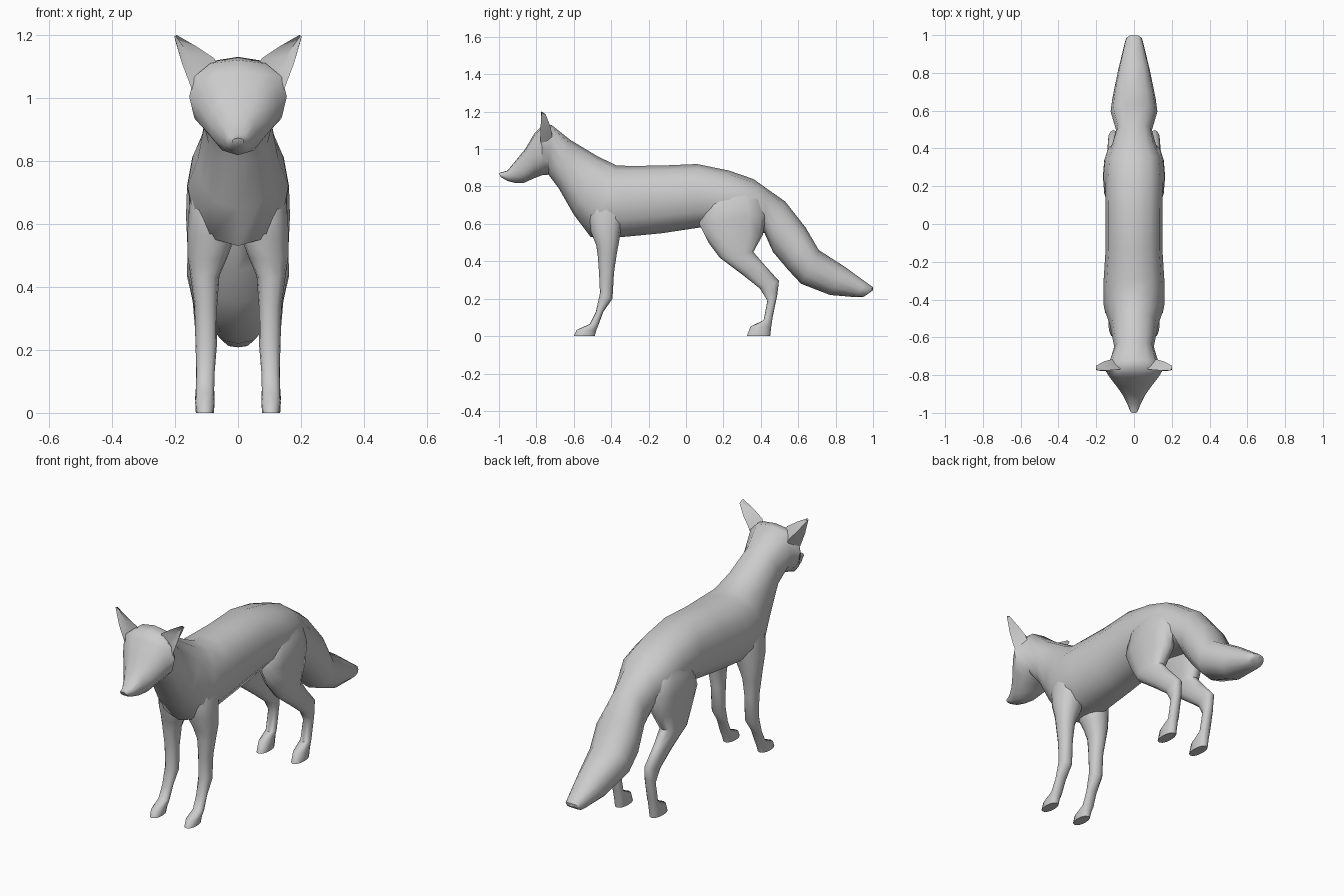
import bpy, bmesh, math
from mathutils import Vector


def finish(name, bm, angle=50):
    bmesh.ops.recalc_face_normals(bm, faces=bm.faces)
    me = bpy.data.meshes.new(name)
    bm.to_mesh(me)
    bm.free()
    ob = bpy.data.objects.new(name, me)
    bpy.context.collection.objects.link(ob)
    bpy.ops.object.select_all(action='DESELECT')
    bpy.context.view_layer.objects.active = ob
    ob.select_set(True)
    bpy.ops.object.shade_smooth_by_angle(angle=math.radians(angle))
    return ob


def skin(bm, rings):
    """Bridge equal-length rings of points and cap both ends."""
    loops = [[bm.verts.new(p) for p in r] for r in rings]
    n = len(loops[0])
    for a, b in zip(loops, loops[1:]):
        for i in range(n):
            j = (i + 1) % n
            bm.faces.new((a[i], a[j], b[j], b[i]))
    bm.faces.new(loops[0])
    bm.faces.new(loops[-1])


def loft(name, stations, side=1, n=12, power=0.85):
    """Station: y, z of one profile edge, y, z of the other, half width, x centre, skew."""
    rings = []
    for y0, z0, y1, z1, hw, xc, skew in stations:
        ring = []
        for i in range(n):
            a = 2 * math.pi * i / n
            s = math.sin(a)
            t = ((1 - math.cos(a)) / 2) ** skew
            x = xc + math.copysign(abs(s) ** power, s) * hw
            ring.append(Vector((side * x, y0 + (y1 - y0) * t, z0 + (z1 - z0) * t)))
        rings.append(ring)
    bm = bmesh.new()
    skin(bm, rings)
    return finish(name, bm)


# Head, neck and torso, nose to rump, and on to the tail tip
HEAD = [
    (-1.0, .872, -.99, .85, .018),
    (-.955, .885, -.955, .83, .035),
    (-.905, .945, -.91, .818, .058),
    (-.86, 1.0, -.865, .82, .09),
    (-.81, 1.085, -.81, .845, .13),
    (-.775, 1.12, -.765, .862, .155),
    (-.72, 1.13, -.735, .863, .128),
]
TORSO = [
    (-.62, 1.05, -.68, .79, .105),
    (-.47, .96, -.60, .65, .128),
    (-.37, .912, -.51, .53, .16),
    (-.29, .91, -.34, .53, .162),
    (-.13, .912, -.13, .55, .15),
    (.06, .92, .07, .58, .15),
    (.23, .885, .22, .58, .152),
    (.36, .84, .35, .56, .145),
    (.43, .79, .42, .55, .115),
]
TAIL = [
    (.53, .72, .465, .45, .095),
    (.64, .58, .55, .35, .124),
    (.71, .46, .615, .28, .115),
    (.85, .37, .77, .22, .085),
    (.96, .29, .91, .208, .055),
    (1.0, .262, .945, .208, .045),
    (1.0, .245, .965, .22, .03),
]
loft("body", [s + (0, 1.15) for s in HEAD] + [s + (0, 1) for s in TORSO + TAIL], power=0.8)

# Legs: front edge y z, back edge y z, half width, x centre
FRONT_LEG = [
    (-.46, .84, -.36, .84, .03, .08),
    (-.53, .70, -.32, .72, .065, .085),
    (-.512, .565, -.345, .58, .078, .083),
    (-.48, .485, -.357, .51, .064, .096),
    (-.472, .43, -.37, .44, .046, .105),
    (-.465, .34, -.385, .34, .036, .102),
    (-.46, .23, -.393, .2, .034, .101),
    (-.482, .13, -.442, .13, .029, .103),
    (-.515, .065, -.468, .06, .029, .105),
    (-.585, .033, -.48, .03, .031, .105),
    (-.6, 0, -.488, 0, .028, .105),
]
HIND_LEG = [
    (.2, .83, .34, .82, .025, .075),
    (.1, .70, .40, .73, .072, .09),
    (.07, .60, .43, .65, .07, .095),
    (.12, .50, .41, .54, .06, .1),
    (.18, .42, .36, .45, .05, .112),
    (.30, .33, .42, .38, .034, .11),
    (.395, .255, .497, .295, .029, .108),
    (.435, .19, .488, .22, .027, .106),
    (.415, .085, .463, .1, .028, .105),
    (.345, .052, .455, .045, .031, .105),
    (.325, 0, .45, 0, .029, .105),
]

# Ears: cupped rings narrowing to the tip (inner, front, outer, back)
EAR = [
    [(.06, -.755, 1.09), (.10, -.77, 1.06), (.138, -.772, 1.0), (.10, -.715, 1.04)],
    [(.075, -.77, 1.125), (.12, -.765, 1.09), (.155, -.778, 1.05), (.125, -.718, 1.09)],
    [(.135, -.775, 1.165), (.152, -.755, 1.13), (.178, -.778, 1.11), (.16, -.728, 1.13)],
    [(.196, -.775, 1.2), (.198, -.765, 1.197), (.202, -.773, 1.196), (.2, -.75, 1.185)],
]

for side, label in ((-1, "right"), (1, "left")):
    loft("front_leg_" + label, [s + (1,) for s in FRONT_LEG], side, power=0.8)
    loft("hind_leg_" + label, [s + (1,) for s in HIND_LEG], side, power=0.8)
    bm = bmesh.new()
    skin(bm, [[(side * x, y, z) for x, y, z in ring] for ring in EAR])
    finish("ear_" + label, bm, 60)
